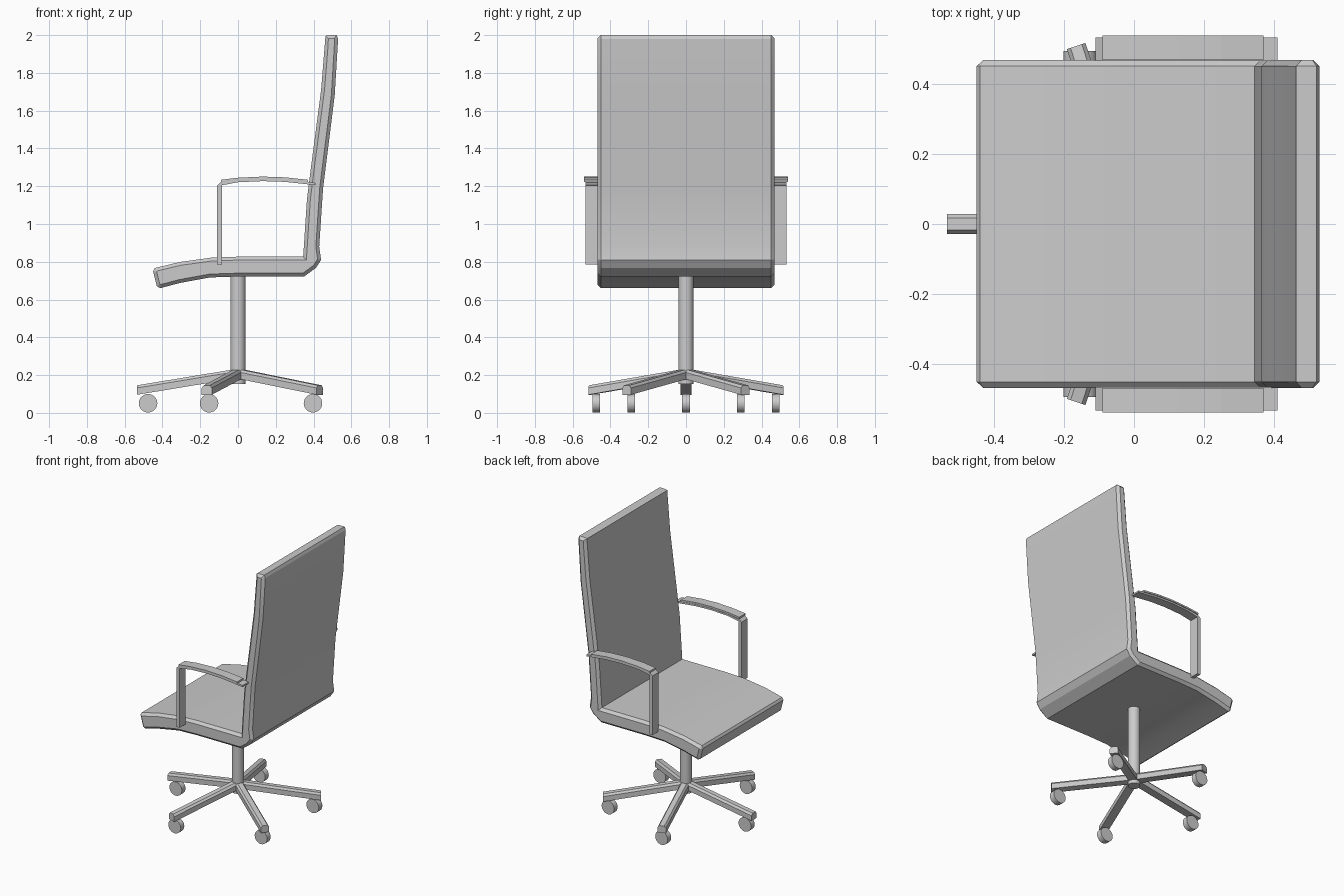
import bpy
import bmesh
import math
from mathutils import Matrix, Vector

cube = bpy.data.objects.get("Cube")
if cube:
    bpy.data.objects.remove(cube, do_unlink=True)

grey = bpy.data.materials.new("light_grey")
grey.use_nodes = True
GREY = (0.6, 0.6, 0.6, 1)
grey.diffuse_color = GREY
grey.node_tree.nodes["Principled BSDF"].inputs["Base Color"].default_value = GREY


def finish(name, bm, smooth=None):
    """Turn a bmesh into a named grey object."""
    bmesh.ops.recalc_face_normals(bm, faces=bm.faces)
    mesh = bpy.data.meshes.new(name)
    bm.to_mesh(mesh)
    bm.free()
    mesh.materials.append(grey)
    obj = bpy.data.objects.new(name, mesh)
    bpy.context.collection.objects.link(obj)
    if smooth:
        bpy.ops.object.select_all(action="DESELECT")
        obj.select_set(True)
        bpy.context.view_layer.objects.active = obj
        bpy.ops.object.shade_smooth_by_angle(angle=math.radians(smooth))
    return obj


def extrude_profile(name, profile, y0, y1, chamfer=0, smooth=None):
    """Extrude an (x, z) outline along y, chamfering the rims of both caps."""
    bm = bmesh.new()
    cap = bm.faces.new([bm.verts.new((x, y0, z)) for x, z in profile])
    side = bmesh.ops.extrude_face_region(bm, geom=[cap], use_keep_orig=True)["geom"]
    verts = [v for v in side if isinstance(v, bmesh.types.BMVert)]
    bmesh.ops.translate(bm, verts=verts, vec=(0, y1 - y0, 0))
    bmesh.ops.recalc_face_normals(bm, faces=bm.faces)
    if chamfer:
        rims = [e for e in bm.edges if abs(e.verts[0].co.y - e.verts[1].co.y) < 1e-5]
        bmesh.ops.bevel(bm, geom=rims, offset=chamfer, segments=1, affect="EDGES")
    return finish(name, bm, smooth)


def cylinder(name, radius, depth, matrix, sides=24):
    bm = bmesh.new()
    bmesh.ops.create_cone(bm, cap_ends=True, segments=sides, radius1=radius,
                          radius2=radius, depth=depth, matrix=matrix)
    return finish(name, bm, 30)


# Seat and backrest: one bent, padded shell
shell_top = [(-0.45, 0.75), (-0.44, 0.767), (-0.307, 0.799), (-0.14, 0.822),
             (0, 0.827), (0.345, 0.827)]
shell_front = [(0.365, 1.13), (0.385, 1.29), (0.44, 1.71), (0.463, 1.995)]
shell_rear = [(0.475, 2), (0.522, 2), (0.53, 1.98), (0.512, 1.68), (0.45, 1.185),
              (0.43, 0.88), (0.44, 0.81), (0.413, 0.768)]
shell_under = [(0.35, 0.722), (0, 0.722), (-0.148, 0.717), (-0.307, 0.688),
               (-0.413, 0.66), (-0.43, 0.672)]
extrude_profile("seat_and_backrest", shell_top + shell_front + shell_rear + shell_under,
                -0.469, 0.469, chamfer=0.018, smooth=20)

# Armrests: a bent strap with a thin pad on top, on both sides
arc = [(-0.09, 1.222), (0, 1.233), (0.13, 1.239), (0.25, 1.235), (0.37, 1.222)]
strap = ([(-0.085, 0.785), (-0.11, 0.785), (-0.11, 1.205)] + arc
         + [(0.41, 1.218), (0.41, 1.206)]
         + [(x, z - 0.012) for x, z in reversed(arc[1:])] + [(-0.085, 1.205)])
pad = [(x, z + 0.012) for x, z in arc] + list(reversed(arc))
for side, label in ((1, "left"), (-1, "right")):
    extrude_profile("arm_strap_" + label, strap, side * 0.466, side * 0.533)
    extrude_profile("arm_pad_" + label, pad, side * 0.469, side * 0.539)

# Central column
cylinder("column", 0.04, 0.57, Matrix.Translation((0, 0, 0.438)))

# Five sloping legs with chamfered top edges
section = [(-0.028, 0), (0.028, 0), (0.028, 0.036), (0.017, 0.05),
           (-0.017, 0.05), (-0.028, 0.036)]
for i in range(5):
    turn = Matrix.Rotation(math.pi + i * math.tau / 5, 3, "Z")
    bm = bmesh.new()
    rings = [[bm.verts.new(turn @ Vector((r, y, z0 + z))) for y, z in section]
             for r, z0 in ((0, 0.184), (0.535, 0.096))]
    for ring in rings:
        bm.faces.new(ring)
    for j in range(len(section)):
        k = (j + 1) % len(section)
        bm.faces.new((rings[0][j], rings[0][k], rings[1][k], rings[1][j]))
    finish(f"leg_{i + 1}", bm)

# Casters, all rolling forwards
roll = Matrix.Rotation(math.pi / 2, 4, "X")
spots = [(-0.476, 0), (-0.153, 0.474), (-0.153, -0.474), (0.397, 0.29), (0.397, -0.29)]
for i, (x, y) in enumerate(spots):
    cylinder(f"caster_{i + 1}", 0.049, 0.04, Matrix.Translation((x, y, 0.051)) @ roll)
